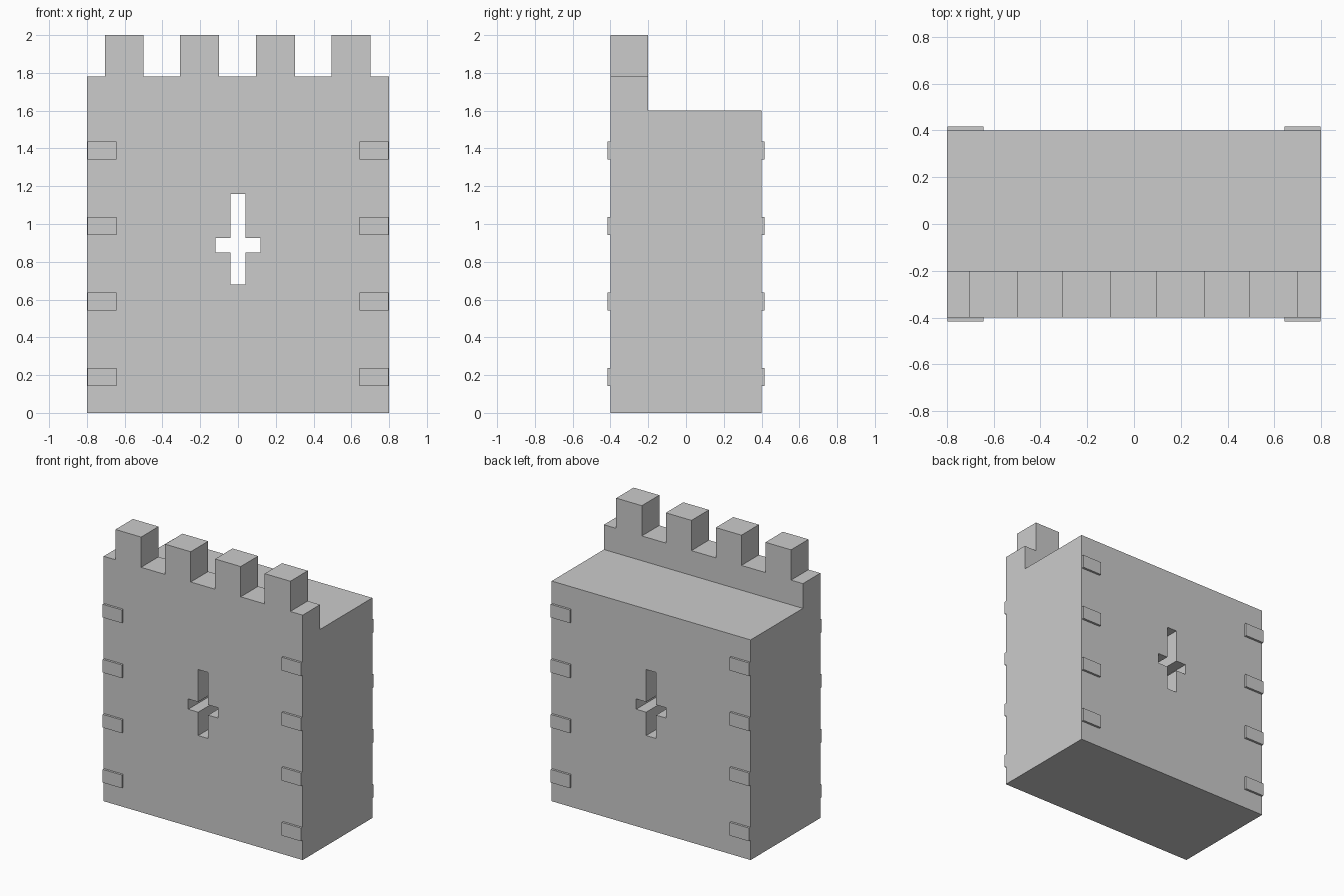
import bpy, bmesh

if "Cube" in bpy.data.objects:
    bpy.data.objects.remove(bpy.data.objects["Cube"])


def extrude_profile(name, pts, y0, y1):
    """Extrude an XZ outline (counter-clockwise seen from the front) from y0 to y1."""
    bm = bmesh.new()
    face = bm.faces.new([bm.verts.new((x, y0, z)) for x, z in pts])
    ext = bmesh.ops.extrude_face_region(bm, geom=[face], use_keep_orig=True)
    for v in ext["geom"]:
        if isinstance(v, bmesh.types.BMVert):
            v.co.y = y1
    bmesh.ops.recalc_face_normals(bm, faces=bm.faces)
    mesh = bpy.data.meshes.new(name)
    bm.to_mesh(mesh)
    bm.free()
    ob = bpy.data.objects.new(name, mesh)
    bpy.context.collection.objects.link(ob)
    return ob


def rect(x0, x1, z0, z1):
    return [(x0, z0), (x1, z0), (x1, z1), (x0, z1)]


# Main wall block
wall = extrude_profile("wall", rect(-0.8, 0.8, 0, 1.6), -0.4, 0.4)

# Cross-shaped arrow slit cut right through the wall
a, b = 0.04, 0.12
z0, z1, z2, z3 = 0.68, 0.85, 0.925, 1.16
right = [(a, z0), (a, z1), (b, z1), (b, z2), (a, z2), (a, z3)]
cross = right + [(-x, z) for x, z in reversed(right)]
cutter = extrude_profile("arrow_slit_cutter", cross, -0.6, 0.6)
cutter.hide_render = True
cutter.hide_viewport = True
cut = wall.modifiers.new("arrow_slit", "BOOLEAN")
cut.operation = "DIFFERENCE"
cut.solver = "EXACT"
cut.object = cutter

# Crenellated parapet along the front edge
outline = [(-0.8, 1.6), (0.8, 1.6), (0.8, 1.78)]
for cx in (0.598, 0.199, -0.203, -0.602):
    r, l = cx + 0.103, cx - 0.103
    outline += [(r, 1.78), (r, 2.0), (l, 2.0), (l, 1.78)]
outline.append((-0.8, 1.78))
extrude_profile("battlements", outline, -0.4, -0.2)

# Raised corner stones on the front and back faces
for side, y in (("front", -1), ("back", 1)):
    for hand, s in (("left", -1), ("right", 1)):
        for i in range(4):
            z = 0.142 + 0.4 * i
            x0, x1 = sorted((s * 0.643, s * 0.797))
            ya, yb = sorted((y * 0.39, y * 0.416))
            extrude_profile(f"corner_stone_{side}_{hand}_{i + 1}",
                            rect(x0, x1, z, z + 0.096), ya, yb)
